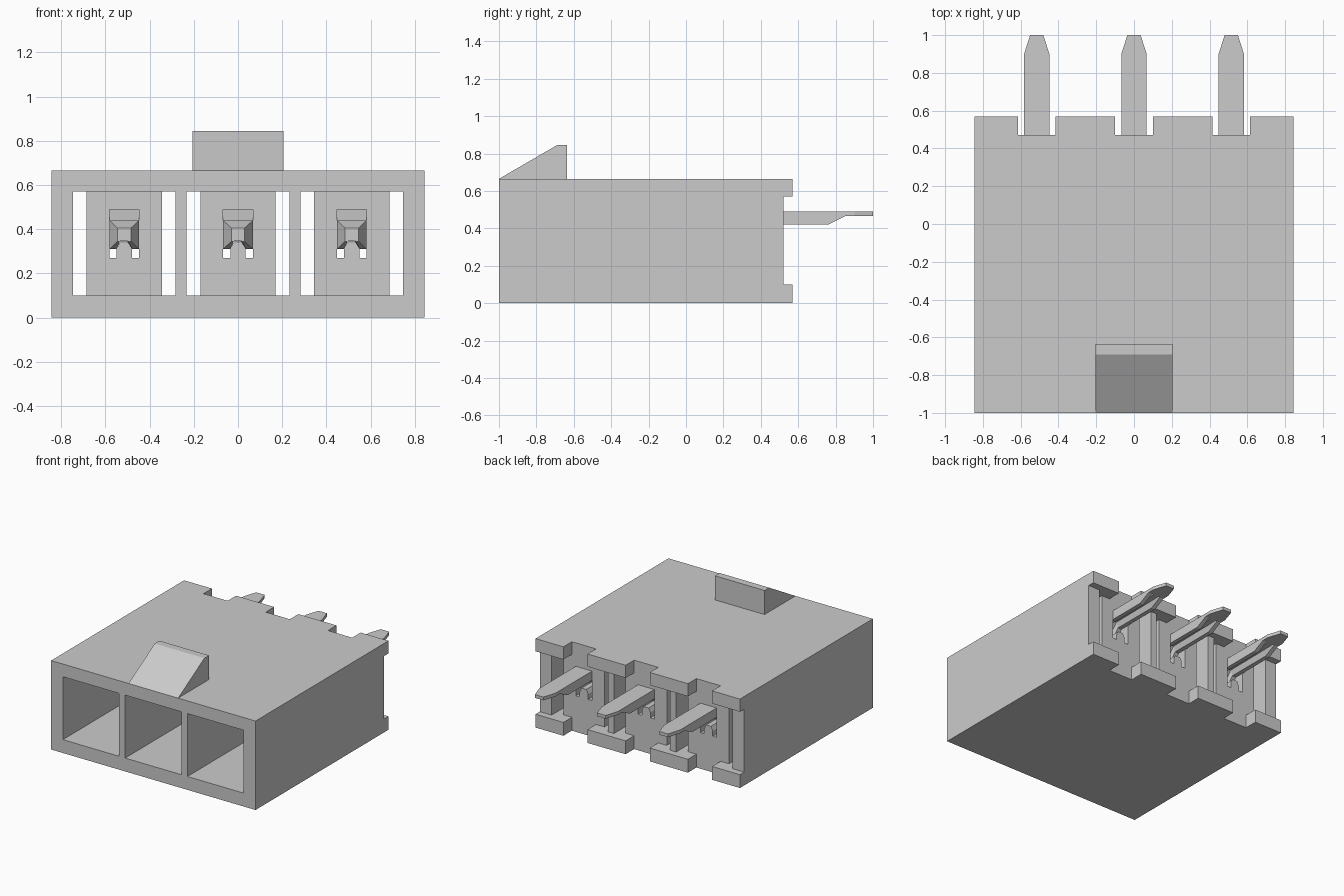
import bpy, bmesh

old = bpy.data.objects.get("Cube")
if old:
    bpy.data.objects.remove(old, do_unlink=True)

grey = bpy.data.materials.new("plain grey")
grey.use_nodes = True
COL = (0.6, 0.6, 0.6, 1)
grey.diffuse_color = COL
grey.node_tree.nodes["Principled BSDF"].inputs["Base Color"].default_value = COL

PITCH = 0.515
CENTRES = (-PITCH, 0.0, PITCH)
W = 0.2325                 # half width of a socket
Z0, Z1, TOP = 0.10, 0.57, 0.665
REAR = 0.57


def loft(name, rings):
    """Closed solid through a list of equally long point rings."""
    bm = bmesh.new()
    vs = [[bm.verts.new(p) for p in r] for r in rings]
    n = len(vs[0])
    for a, b in zip(vs, vs[1:]):
        for i in range(n):
            j = (i + 1) % n
            bm.faces.new((a[i], a[j], b[j], b[i]))
    bm.faces.new(vs[0][::-1])
    bm.faces.new(vs[-1])
    bmesh.ops.recalc_face_normals(bm, faces=bm.faces)
    me = bpy.data.meshes.new(name)
    bm.to_mesh(me)
    bm.free()
    me.materials.append(grey)
    ob = bpy.data.objects.new(name, me)
    bpy.context.scene.collection.objects.link(ob)
    return ob


def prism_z(name, pts, a, b):
    return loft(name, [[(x, y, z) for x, y in pts] for z in (a, b)])


def prism_y(name, pts, a, b):
    return loft(name, [[(x, y, z) for x, z in pts] for y in (a, b)])


def rect(x0, x1, y0, y1):
    return [(x0, y0), (x1, y0), (x1, y1), (x0, y1)]


def cut(ob, cutter):
    cutter.hide_render = True
    m = ob.modifiers.new("cut", 'BOOLEAN')
    m.operation, m.solver, m.object = 'DIFFERENCE', 'EXACT', cutter
    bpy.context.view_layer.update()
    ev = ob.evaluated_get(bpy.context.evaluated_depsgraph_get())
    me = bpy.data.meshes.new_from_object(ev)
    ob.modifiers.clear()
    ob.data = me
    bpy.data.objects.remove(cutter, do_unlink=True)


# housing block
housing = prism_z("housing", rect(-0.845, 0.845, -1, REAR), 0, TOP)

# rear recess, deeper behind each socket
outline = [(-1, 0.7), (-1, 0.52)]
for c in CENTRES:
    outline += [(c - W, 0.52), (c - W, 0.47), (c + W, 0.47), (c + W, 0.52)]
outline += [(1, 0.52), (1, 0.7)]
cut(housing, prism_z("recess_cutter", outline, Z0, Z1))

# hole for the pin: an upside-down U
HOLE = [(-0.067, 0.27), (-0.035, 0.27), (-0.035, 0.31), (-0.02, 0.34), (0.02, 0.34),
        (0.035, 0.31), (0.035, 0.27), (0.067, 0.27), (0.067, 0.49), (-0.067, 0.49)]

for c in CENTRES:
    # socket with a slot on each side of its back plate
    socket = [(-W, -1.1), (W, -1.1), (W, 0.5), (0.17, 0.5), (0.17, 0.30),
              (-0.17, 0.30), (-0.17, 0.5), (-W, 0.5)]
    cut(housing, prism_z("socket_cutter", [(c + x, y) for x, y in socket], Z0, Z1))
    # notch in the rear rails
    cut(housing, prism_z("notch_cutter", rect(c - 0.10, c + 0.10, 0.47, 0.7), -0.1, 0.8))
    cut(housing, prism_y("hole_cutter", [(c + x, z) for x, z in HOLE], 0.2, 0.6))

# sloped latch tab on the roof
TAB = [(-1, TOP), (-0.69, 0.845), (-0.635, 0.845), (-0.635, TOP)]
loft("latch_tab", [[(x, y, z) for y, z in TAB] for x in (-0.205, 0.205)])

# pins: y, half width, bottom, top, groove half width, groove top
STATIONS = [
    (-0.45, 0.030, 0.345, 0.405, 0.020, 0.347),
    (-0.37, 0.067, 0.310, 0.440, 0.035, 0.345),
    (0.30, 0.067, 0.310, 0.440, 0.035, 0.345),
    (0.40, 0.067, 0.420, 0.490, 0.035, 0.460),
    (0.76, 0.067, 0.420, 0.490, 0.035, 0.463),
    (0.85, 0.067, 0.465, 0.490, 0.035, 0.466),
    (0.90, 0.067, 0.465, 0.490, 0.035, 0.466),
    (1.00, 0.035, 0.465, 0.490, 0.018, 0.466),
]
for c, side in zip(CENTRES, ("right", "middle", "left")):
    rings = []
    for y, w, zb, zt, g, zg in STATIONS:
        sec = [(-w, zb), (-g, zb), (-0.6 * g, zg), (0.6 * g, zg),
               (g, zb), (w, zb), (w, zt), (-w, zt)]
        rings.append([(c + x, y, z) for x, z in sec])
    loft("pin_" + side, rings)
